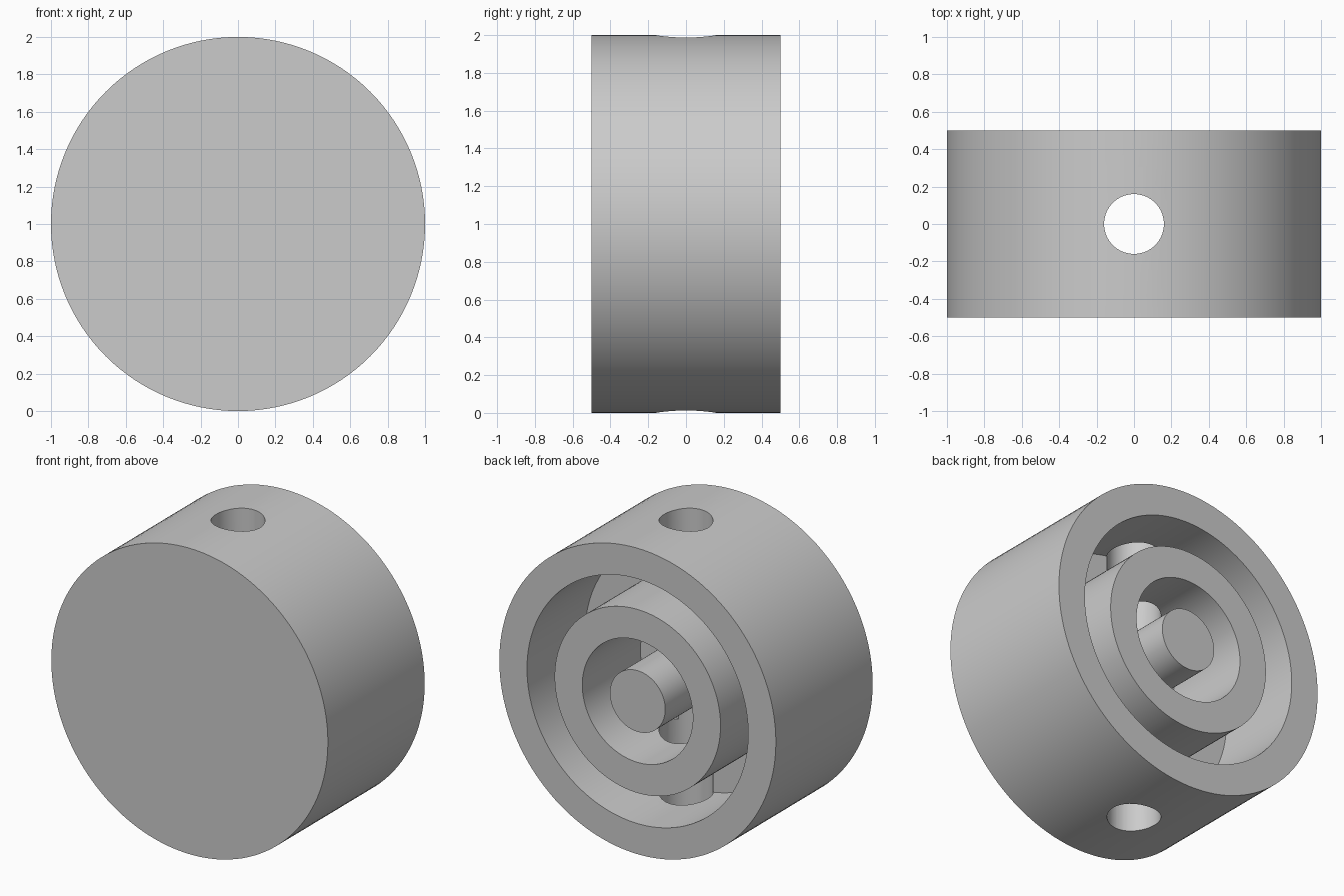
import bpy
import bmesh
from math import pi
from mathutils import Matrix, Vector

cube = bpy.data.objects.get("Cube")
if cube:
    bpy.data.objects.remove(cube, do_unlink=True)

SEGMENTS = 128
BACK, FRONT, FLOOR = 0.5, -0.5, -0.1
HOLE_RADIUS = 0.16

grey = bpy.data.materials.new("plain grey")
grey.use_nodes = True
colour = (0.6, 0.6, 0.6, 1)
grey.diffuse_color = colour
grey.node_tree.nodes["Principled BSDF"].inputs["Base Color"].default_value = colour


def add_object(name, bm):
    bmesh.ops.recalc_face_normals(bm, faces=bm.faces)
    mesh = bpy.data.meshes.new(name)
    bm.to_mesh(mesh)
    bm.free()
    mesh.materials.append(grey)
    obj = bpy.data.objects.new(name, mesh)
    bpy.context.collection.objects.link(obj)
    return obj


# Ringed wheel: stepped (radius, y) profile turned about the y axis
profile = [(0, BACK), (0.2, BACK), (0.2, FLOOR), (0.4, FLOOR), (0.4, BACK),
           (0.6, BACK), (0.6, FLOOR), (0.8, FLOOR), (0.8, BACK),
           (1, BACK), (1, FRONT), (0, FRONT)]
bm = bmesh.new()
verts = [bm.verts.new((r, y, 1)) for r, y in profile]
edges = [bm.edges.new(pair) for pair in zip(verts, verts[1:])]
bmesh.ops.spin(bm, geom=verts + edges, cent=(0, 0, 1), axis=(0, 1, 0),
               angle=2 * pi, steps=SEGMENTS, use_duplicate=False)
bmesh.ops.remove_doubles(bm, verts=bm.verts, dist=0.0001)
wheel = add_object("ringed_wheel", bm)

# Vertical pin hole drilled through rim, ring and hub
bm = bmesh.new()
bmesh.ops.create_cone(bm, cap_ends=True, segments=64, radius1=HOLE_RADIUS,
                      radius2=HOLE_RADIUS, depth=3,
                      matrix=Matrix.Translation(Vector((0, 0, 1))))
drill = add_object("hole_cutter", bm)
drill.hide_render = True

cut = wheel.modifiers.new("pin hole", "BOOLEAN")
cut.operation = "DIFFERENCE"
cut.solver = "EXACT"
cut.object = drill

bpy.ops.object.select_all(action="DESELECT")
wheel.select_set(True)
bpy.context.view_layer.objects.active = wheel
bpy.ops.object.modifier_apply(modifier=cut.name)
bpy.data.objects.remove(drill, do_unlink=True)
bpy.ops.object.shade_smooth_by_angle(angle=pi / 6)
